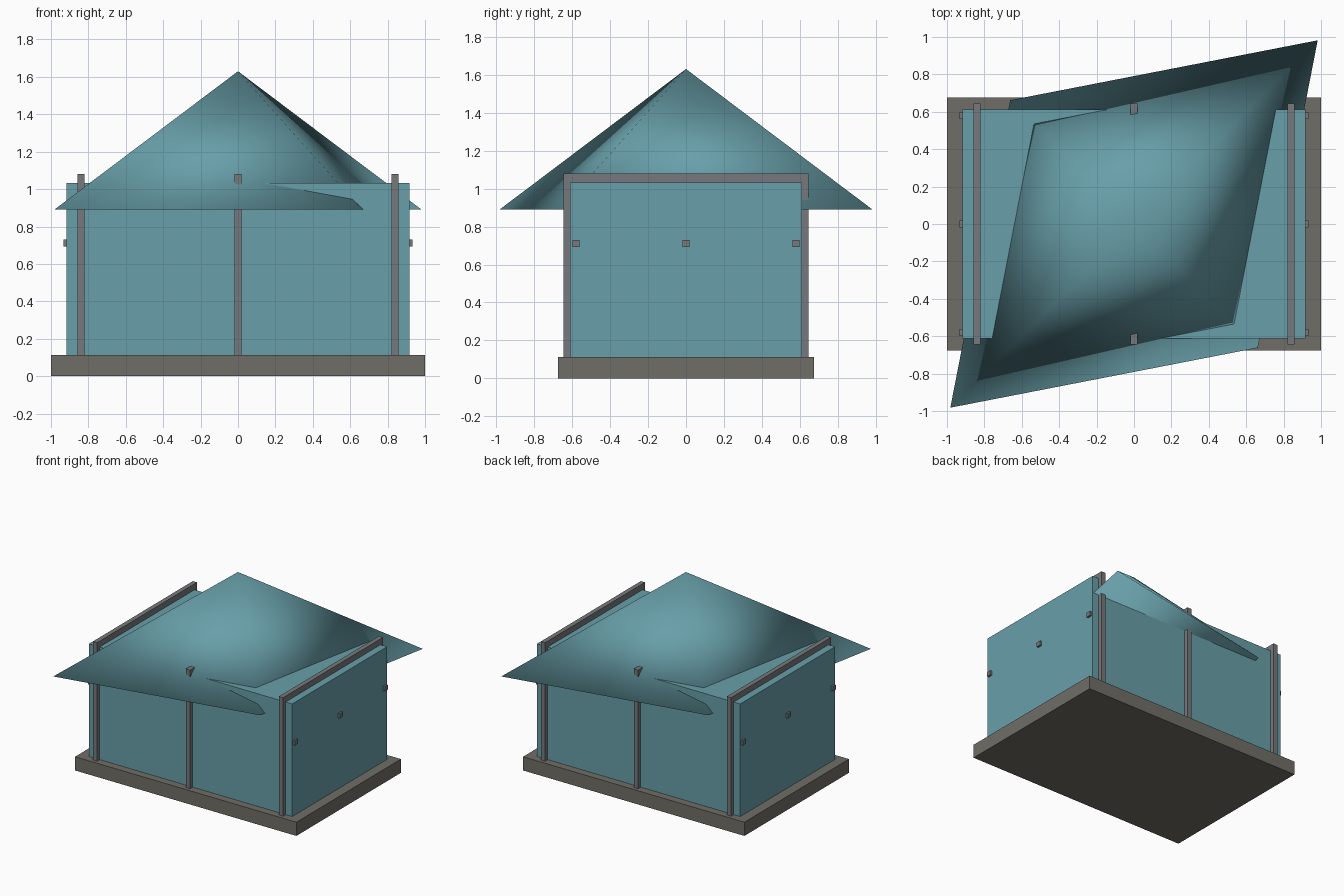
import bpy, bmesh

if "Cube" in bpy.data.objects:
    bpy.data.objects.remove(bpy.data.objects["Cube"])


def material(name, rgb):
    m = bpy.data.materials.new(name)
    m.diffuse_color = (*rgb, 1)
    m.use_nodes = True
    m.node_tree.nodes["Principled BSDF"].inputs["Base Color"].default_value = m.diffuse_color
    return m


TEAL = material("teal", (0.14, 0.35, 0.40))
STONE = material("stone", (0.16, 0.155, 0.135))
STEEL = material("steel", (0.18, 0.19, 0.20))


def box(name, lo, hi, mat):
    bpy.ops.mesh.primitive_cube_add(size=1, location=[(a + b) / 2 for a, b in zip(lo, hi)])
    ob = bpy.context.object
    ob.name = name
    ob.scale = [b - a for a, b in zip(lo, hi)]
    bpy.ops.object.transform_apply(location=False, rotation=False, scale=True)
    ob.data.materials.append(mat)
    return ob


# Base slab and main body
box("base_slab", (-1, -0.675, 0), (1, 0.675, 0.112), STONE)
box("body", (-0.918, -0.612, 0.112), (0.918, 0.612, 1.032), TEAL)

# Three hoop frames: two posts and a top beam each
for label, x in (("left", -0.84), ("middle", 0), ("right", 0.84)):
    a, b = x - 0.019, x + 0.019
    for side, s in (("front", -1), ("back", 1)):
        y0, y1 = sorted((s * 0.608, s * 0.645))
        box(f"{label}_{side}_post", (a, y0, 0.112), (b, y1, 1.032), STEEL)
    box(f"{label}_top_beam", (a, -0.645, 1.032), (b, 0.645, 1.08), STEEL)

# Lengthwise rods whose ends show as pegs on the end walls
for label, y in (("front", -0.58), ("middle", 0), ("back", 0.58)):
    box(f"{label}_rod", (-0.934, y - 0.019, 0.692), (0.934, y + 0.019, 0.73), STEEL)

# Skewed pyramid roof, smooth shaded
bm = bmesh.new()
apex = bm.verts.new((0, 0, 1.63))
ring = [bm.verts.new((x, y, 0.89)) for x, y in
        ((-0.982, -0.982), (0.662, -0.662), (0.982, 0.982), (-0.662, 0.662))]
for i in range(4):
    bm.faces.new((ring[i], ring[(i + 1) % 4], apex))
bm.faces.new(ring[::-1])
for f in bm.faces:
    f.smooth = True
mesh = bpy.data.meshes.new("roof")
bm.to_mesh(mesh)
bm.free()
roof = bpy.data.objects.new("roof", mesh)
mesh.materials.append(TEAL)
bpy.context.collection.objects.link(roof)
